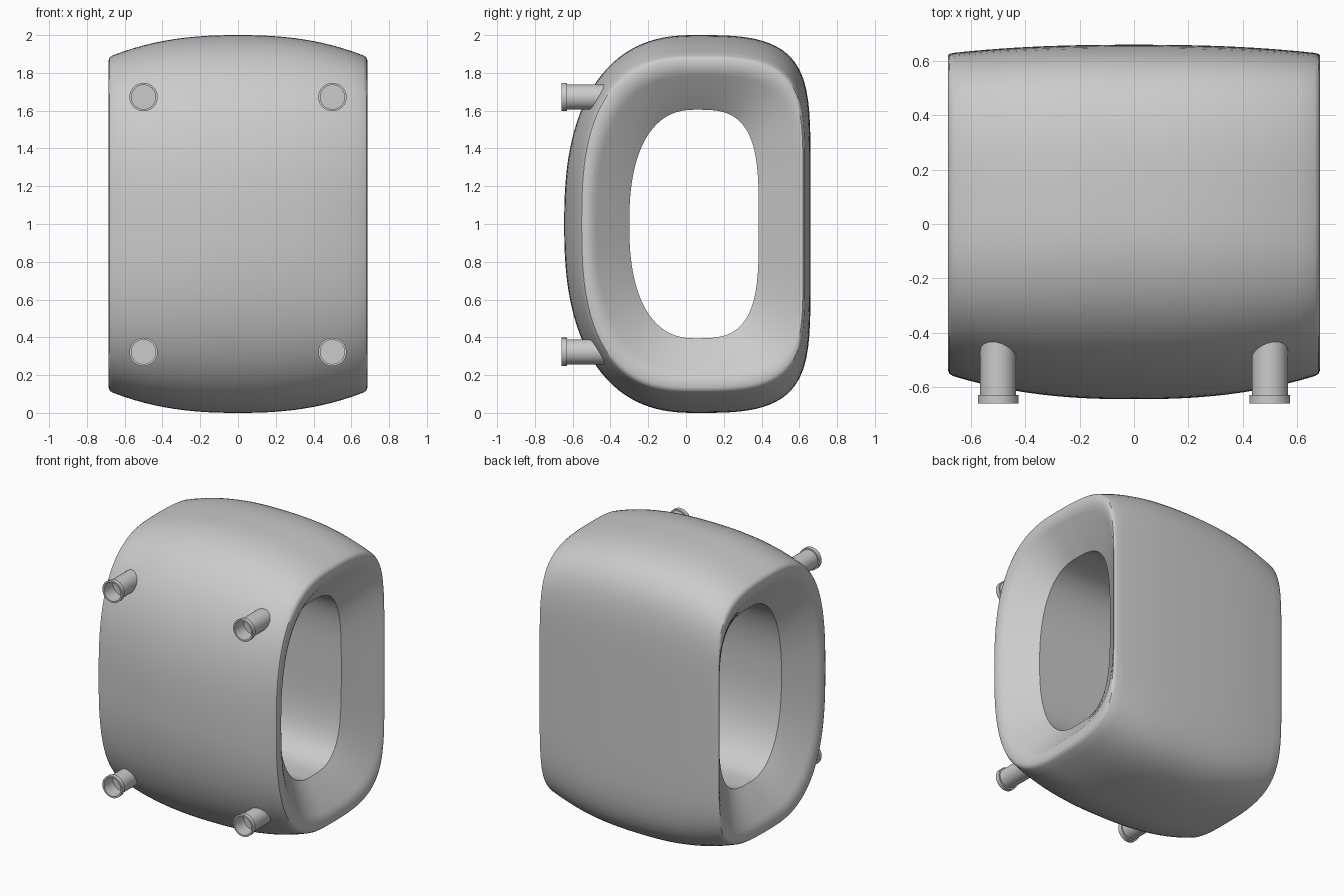
import bpy, bmesh, math

default = bpy.data.objects.get("Cube")
if default:
    bpy.data.objects.remove(default, do_unlink=True)

grey = bpy.data.materials.new("plain_grey")
grey.use_nodes = True
colour = (0.6, 0.6, 0.6, 1)
grey.diffuse_color = colour
grey.node_tree.nodes["Principled BSDF"].inputs["Base Color"].default_value = colour

SEGMENTS = 128
CENTRE_Y = 0.05


def make_object(name, bm, smooth_angle):
    bmesh.ops.recalc_face_normals(bm, faces=bm.faces)
    mesh = bpy.data.meshes.new(name)
    bm.to_mesh(mesh)
    bm.free()
    mesh.materials.append(grey)
    obj = bpy.data.objects.new(name, mesh)
    bpy.context.collection.objects.link(obj)
    bpy.ops.object.select_all(action="DESELECT")
    obj.select_set(True)
    bpy.context.view_layer.objects.active = obj
    bpy.ops.object.shade_smooth_by_angle(angle=math.radians(smooth_angle))
    return obj


def loft(bm, rings, capped):
    """Skin rings of points, then cap both ends or join the last to the first."""
    loops = [[bm.verts.new(p) for p in ring] for ring in rings]
    pairs = list(zip(loops, loops[1:]))
    if capped:
        bm.faces.new(loops[0])
        bm.faces.new(loops[-1])
    else:
        pairs.append((loops[-1], loops[0]))
    for a, b in pairs:
        for j in range(len(a)):
            k = (j + 1) % len(a)
            bm.faces.new((a[j], a[k], b[k], b[j]))


def radius(c, s, p, q):
    """Distance to the curve |y|^p + |z|^q = 1 along one direction."""
    low, high = 0.0, 1.5
    for _ in range(30):
        r = (low + high) / 2
        if (r * c) ** p + (r * s) ** q < 1:
            low = r
        else:
            high = r
    return low


def section(x, front, back, height, front_power, back_p, back_q):
    """Rounded section: soft curve at the front, squarer at the back."""
    ring = []
    for i in range(SEGMENTS):
        angle = math.tau * i / SEGMENTS
        c, s = math.cos(angle), math.sin(angle)
        if c > 0:
            width, p, q = back, back_p, back_q
        else:
            width, p, q = front, front_power, front_power
        r = radius(abs(c), abs(s), p, q)
        ring.append((x, CENTRE_Y + width * r * c, 1 + height * r * s))
    return ring


# Barrel-shaped shell, from the middle out to the rim
half = []
STEPS = 12
for i in range(STEPS + 1):
    t = i / STEPS
    bulge = t ** 2.4
    half.append((0.665 * t, 0.695 - 0.085 * bulge, 0.61 - 0.03 * bulge,
                 1 - 0.108 * bulge, 2.45 + 0.25 * bulge, 3.2, 6.3))

# Rounded rim, then the sloping funnel down to the straight opening
half += [
    (0.679, 0.602, 0.576, 0.882, 2.7, 3.2, 6.2),
    (0.685, 0.588, 0.57, 0.866, 2.7, 3.2, 6),
    (0.684, 0.565, 0.563, 0.835, 2.65, 3.2, 5.8),
    (0.677, 0.545, 0.553, 0.81, 2.6, 3.2, 5.5),
    (0.663, 0.525, 0.535, 0.785, 2.55, 3.2, 5),
    (0.52, 0.35, 0.335, 0.605, 2.4, 3.2, 3.6),
]
mirrored = [(-row[0],) + row[1:] for row in reversed(half[1:])]
body = bmesh.new()
loft(body, [section(*row) for row in half + mirrored], capped=False)
make_object("shell", body, 35)


# Four flanged pipes with a recessed bore on the front
def pipe(name, x, z):
    flange, tube, bore = 0.075, 0.066, 0.064
    lip, neck, floor, root = -0.66, -0.63, -0.56, -0.4
    profile = [(bore, floor), (bore, lip), (flange, lip),
               (flange, neck), (tube, neck), (tube, root)]
    count = 48
    bm = bmesh.new()
    loft(bm, [[(x + r * math.cos(math.tau * i / count), y,
                z + r * math.sin(math.tau * i / count)) for i in range(count)]
              for r, y in profile], capped=True)
    make_object(name, bm, 30)


for side, x in (("left", 0.5), ("right", -0.5)):
    for level, z in (("upper", 1.672), ("lower", 0.323)):
        pipe(f"{level}_{side}_pipe", x, z)
